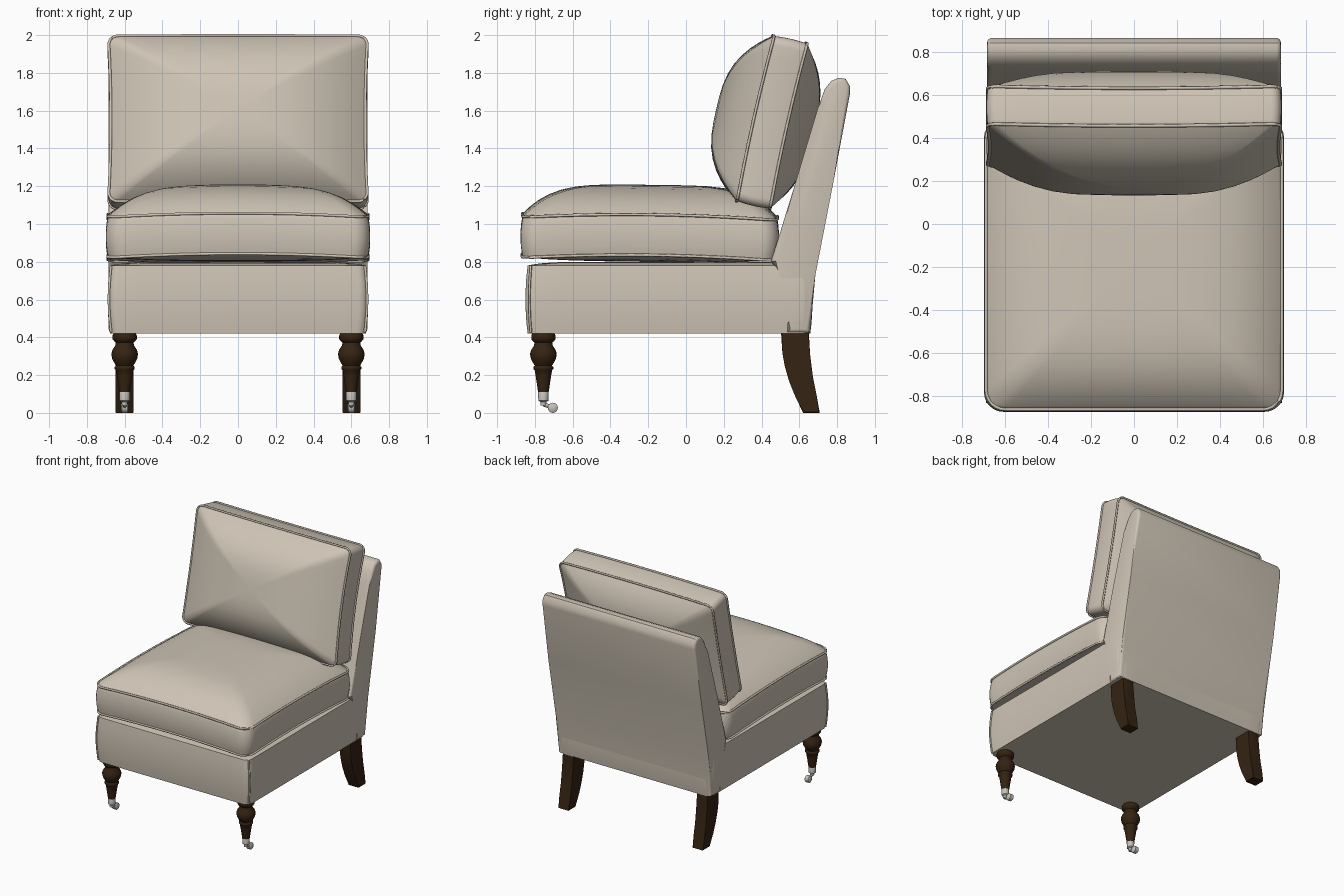
import bpy, bmesh, math
from mathutils import Matrix, Vector

if "Cube" in bpy.data.objects:
    bpy.data.objects.remove(bpy.data.objects["Cube"])


def material(name, rgb):
    m = bpy.data.materials.new(name)
    m.diffuse_color = (*rgb, 1)
    m.use_nodes = True
    m.node_tree.nodes["Principled BSDF"].inputs["Base Color"].default_value = m.diffuse_color
    return m


FABRIC = material("beige fabric", (0.62, 0.555, 0.465))
WOOD = material("dark wood", (0.035, 0.017, 0.006))
METAL = material("caster metal", (0.56, 0.54, 0.50))


def finish(name, bm, mat, angle=40):
    bmesh.ops.recalc_face_normals(bm, faces=bm.faces)
    me = bpy.data.meshes.new(name)
    bm.to_mesh(me)
    bm.free()
    ob = bpy.data.objects.new(name, me)
    bpy.context.collection.objects.link(ob)
    me.materials.append(mat)
    bpy.ops.object.select_all(action='DESELECT')
    ob.select_set(True)
    bpy.context.view_layer.objects.active = ob
    bpy.ops.object.shade_smooth_by_angle(angle=math.radians(angle))
    return ob


def skin(bm, rings, closed=True):
    """Bridge successive rings of coordinates and cap both ends."""
    vs = [[bm.verts.new(p) for p in r] for r in rings]
    n = len(vs[0])
    for a, b in zip(vs, vs[1:]):
        for i in range(n):
            j = (i + 1) % n
            bm.faces.new((a[i], a[j], b[j], b[i]))
    bm.faces.new(vs[0])
    bm.faces.new(vs[-1])


def tube(name, pts, r, mat, cyclic=False):
    """Round cord following a path."""
    bm = bmesh.new()
    n = len(pts)
    rings = []
    for i, p in enumerate(pts):
        nxt = pts[(i + 1) % n] if cyclic or i < n - 1 else p
        prv = pts[i - 1] if cyclic or i > 0 else p
        d = (nxt - prv).normalized()
        ref = Vector((0.03, 0.9, 0.44)) if abs(d.x) > 0.7 else Vector((1, 0.02, 0.01))
        s = d.cross(ref).normalized()
        t = d.cross(s)
        rings.append([p + r * (s * math.cos(k * math.pi / 3) + t * math.sin(k * math.pi / 3))
                      for k in range(6)])
    if cyclic:
        rings.append(rings[0])
    skin(bm, rings)
    if cyclic:
        bm.faces.ensure_lookup_table()
        bmesh.ops.delete(bm, geom=[f for f in bm.faces if len(f.verts) == 6], context='FACES_ONLY')
        bmesh.ops.remove_doubles(bm, verts=bm.verts, dist=1e-6)
    return finish(name, bm, mat, 80)


def outline(a, b, r, side=12, arc=6):
    """Rounded rectangle with evenly divided sides."""
    corners = []
    for q, (sx, sy) in enumerate([(1, 1), (-1, 1), (-1, -1), (1, -1)]):
        corners.append([Vector((sx * (a - r) + r * math.cos(w), sy * (b - r) + r * math.sin(w)))
                        for w in [(q + k / arc) * math.pi / 2 for k in range(arc + 1)]])
    pts = []
    for q in range(4):
        pts += corners[q]
        p, e = corners[q][-1], corners[(q + 1) % 4][0]
        pts += [p.lerp(e, k / side) for k in range(1, side)]
    return pts


def cushion(name, mat4, a, b, r, th, top, bottom, power, bulge, sag, pinch, cord):
    """Box cushion: crowned top and bottom, bulging band, piped edges."""
    base = outline(a, b, r)

    def ring(t, z, h, swell=0.0):
        out = []
        for p in base:
            u, v = p.x * t / a, p.y * t / b
            x = p.x * t * (1 - pinch * (1 - v * v)) + swell * u
            y = p.y * t + swell * v
            crown = h * (1 - t ** power) * (1 - 0.18 * u * u)
            out.append(mat4 @ Vector((x, y, z + crown - sag * u * u * v * v)))
        return out

    ts = [0.02, 0.15, 0.3, 0.45, 0.58, 0.7, 0.8, 0.88, 0.94, 0.98, 1.0]
    rings = [ring(t, th / 2, top) for t in ts]
    for k in range(1, 8):
        w = k / 8
        rings.append(ring(1, th / 2 - th * w, 0, bulge * 4 * w * (1 - w)))
    rings += [ring(t, -th / 2, -bottom) for t in reversed(ts)]
    bm = bmesh.new()
    skin(bm, rings)
    finish(name, bm, FABRIC, 38)
    if cord:
        for s, label in ((1, "upper"), (-1, "lower")):
            tube(f"{name}_{label}_piping", ring(1.0, s * th / 2, 0, 0.002), cord, FABRIC, True)


def slab(name, profile, x0, x1, mat, bevel=0.0, segs=4, angle=40):
    """Side profile (y, z) extruded across x."""
    bm = bmesh.new()
    skin(bm, [[(x, y, z) for y, z in profile] for x in (x0, x1)])
    if bevel:
        rim = [e for e in bm.edges if abs(e.verts[0].co.x - e.verts[1].co.x) < 1e-6]
        bmesh.ops.bevel(bm, geom=rim, offset=bevel, segments=segs, affect='EDGES',
                        profile=0.5, clamp_overlap=True)
    return finish(name, bm, mat, angle)


def lathe(name, profile, loc, mat, axis='Z', n=24):
    """Turned part from (radius, height) pairs."""
    rot = Matrix.Rotation(math.pi / 2, 4, 'Y') if axis == 'X' else Matrix()
    m = Matrix.Translation(loc) @ rot
    bm = bmesh.new()
    skin(bm, [[m @ Vector((r * math.cos(2 * math.pi * k / n), r * math.sin(2 * math.pi * k / n), z))
               for k in range(n)] for r, z in profile])
    return finish(name, bm, mat, 50)


# Upholstered base with soft top edge and front corner seams
cushion("seat_base", Matrix.Translation((0, -0.09, 0.6)), 0.678, 0.748, 0.05,
        0.36, 0.02, 0.0, 9, 0.012, 0.0, 0.0, 0)
for s in (-1, 1):
    tube(f"base_corner_seam_{s}", [Vector((s * (0.672 + 0.012 * math.sin(math.pi * k / 8)),
         -0.822 - 0.008 * math.sin(math.pi * k / 8), 0.425 + 0.355 * k / 8)) for k in range(9)],
         0.007, FABRIC)

# Raked backrest
slab("backrest", [(0.45, 0.80), (0.52, 0.72), (0.53, 0.422), (0.657, 0.422), (0.685, 0.73),
                  (0.78, 1.22), (0.868, 1.69), (0.868, 1.73), (0.845, 1.768), (0.81, 1.774),
                  (0.77, 1.758), (0.735, 1.715), (0.70, 1.62), (0.58, 1.22)],
     -0.685, 0.685, FABRIC, 0.022)

# Loose cushions
cushion("seat_cushion", Matrix.Translation((0, -0.192, 0.942)) @ Matrix.Rotation(-0.012, 4, 'X'),
        0.688, 0.672, 0.09, 0.215, 0.158, 0.035, 4.6, 0.012, 0.022, 0.0, 0.008)
cushion("back_cushion",
        Matrix.Translation((0, 0.447, 1.54)) @ Matrix.Rotation(math.radians(77.3), 4, 'X'),
        0.685, 0.447, 0.05, 0.18, 0.205, 0.15, 3.0, 0.006, 0.01, 0.02, 0.008)

# Legs and casters
FRONT = [(0.055, 0.43), (0.064, 0.41), (0.064, 0.39), (0.056, 0.38), (0.047, 0.372), (0.05, 0.355),
         (0.064, 0.335), (0.071, 0.312), (0.066, 0.285), (0.052, 0.26), (0.045, 0.25),
         (0.053, 0.243), (0.053, 0.232), (0.046, 0.225), (0.04, 0.19), (0.028, 0.11)]
REAR = [(0.503, 0.43), (0.51, 0.32), (0.522, 0.25), (0.545, 0.17), (0.575, 0.095), (0.62, 0),
        (0.708, 0), (0.692, 0.09), (0.672, 0.19), (0.657, 0.31), (0.65, 0.43)]
for s, label in ((-1, "left"), (1, "right")):
    x, y = s * 0.6, -0.755
    lathe(f"front_leg_{label}", FRONT, (x, y, 0), WOOD)
    slab(f"rear_leg_{label}", REAR, x - 0.048, x + 0.048, WOOD, 0.004, 1, 30)
    lathe(f"caster_cup_{label}", [(0.024, 0.122), (0.028, 0.115), (0.027, 0.065), (0.016, 0.058),
                                  (0.015, 0.04)], (x, y, 0), METAL, n=16)
    tube(f"caster_arm_{label}", [Vector((x, y, 0.045)), Vector((x, y + 0.025, 0.037)),
                                 Vector((x, y + 0.05, 0.027))], 0.011, METAL)
    lathe(f"caster_wheel_{label}", [(0.019, -0.02), (0.027, -0.014), (0.027, 0.014), (0.019, 0.02)],
          (x, y + 0.05, 0.027), METAL, 'X', 16)
